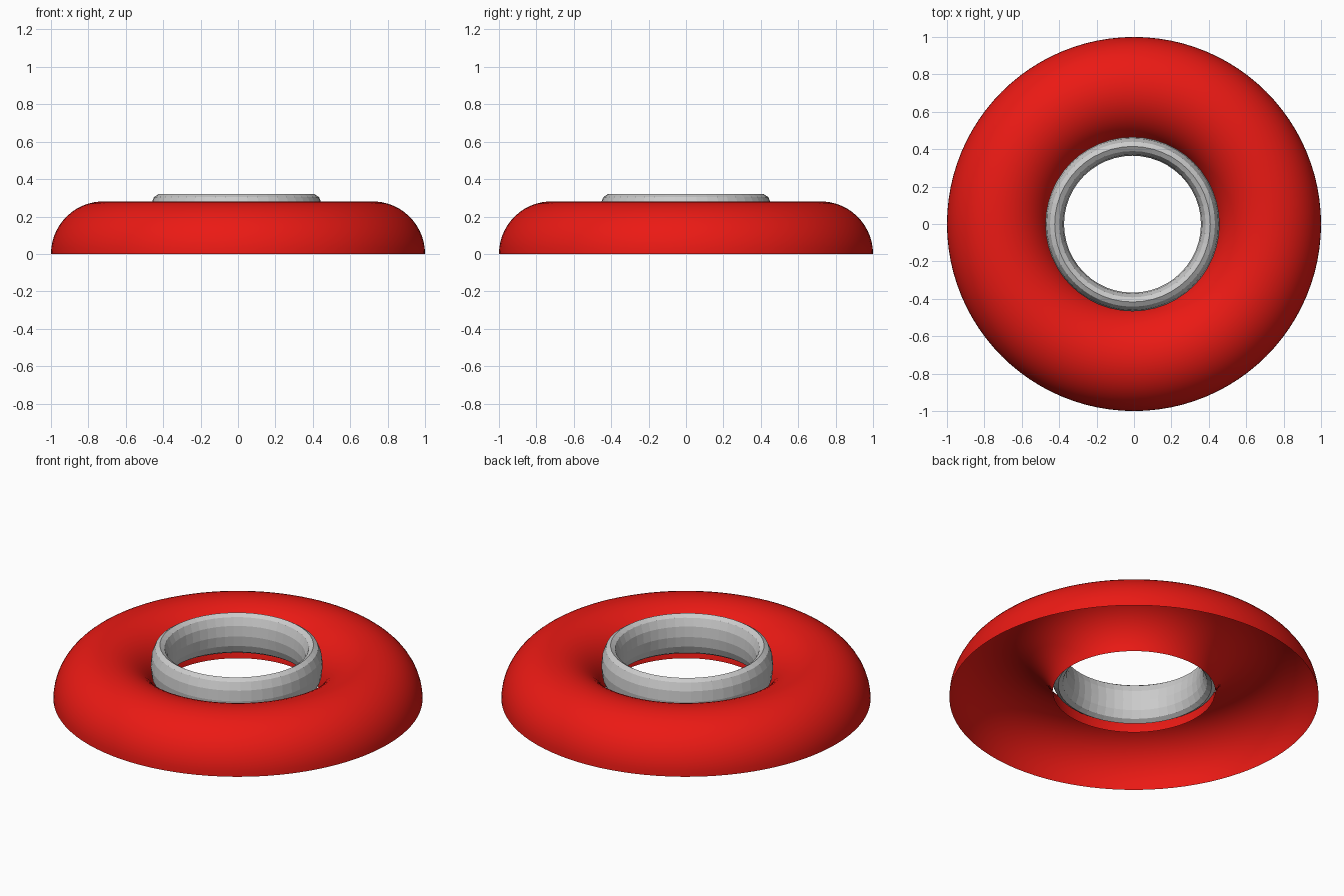
import bpy, bmesh
from math import sin, cos, pi, radians

if "Cube" in bpy.data.objects:
    bpy.data.objects.remove(bpy.data.objects["Cube"])


def revolve(name, profile, steps, closed, smooth, centre=(0, 0)):
    """Turn an (r, z) profile around a vertical axis."""
    bm = bmesh.new()
    rings = []
    for i in range(steps):
        a = 2 * pi * i / steps
        rings.append([bm.verts.new((r * cos(a), r * sin(a), z)) for r, z in profile])
    n = len(profile)
    for i in range(steps):
        p, q = rings[i], rings[(i + 1) % steps]
        for j in range(n if closed else n - 1):
            k = (j + 1) % n
            f = bm.faces.new((p[j], q[j], q[k], p[k]))
            f.smooth = smooth
    mesh = bpy.data.meshes.new(name)
    bm.to_mesh(mesh)
    bm.free()
    obj = bpy.data.objects.new(name, mesh)
    obj.location = (centre[0], centre[1], 0)
    bpy.context.collection.objects.link(obj)
    return obj


# Red shell: open-bottomed upper half of a torus, inner lip slightly raised
C, R = 0.719, 0.281
end = radians(172.5)
arc = [(C + R * cos(end * i / 26), R * sin(end * i / 26)) for i in range(27)]
shell = revolve("domed_shell", arc, 96, False, True)
red = bpy.data.materials.new("red")
red.diffuse_color = (0.83, 0.01, 0.007, 1)
red.use_nodes = True
red.node_tree.nodes["Principled BSDF"].inputs["Base Color"].default_value = red.diffuse_color
shell.data.materials.append(red)

# Grey ring: faceted band with an upright oval section, sitting in the hole
oval = [(0.416 + 0.05 * cos(2 * pi * i / 12), 0.2 + 0.12 * sin(2 * pi * i / 12))
        for i in range(12)]
revolve("inner_ring", oval, 48, True, False, (-0.008, -0.001))
